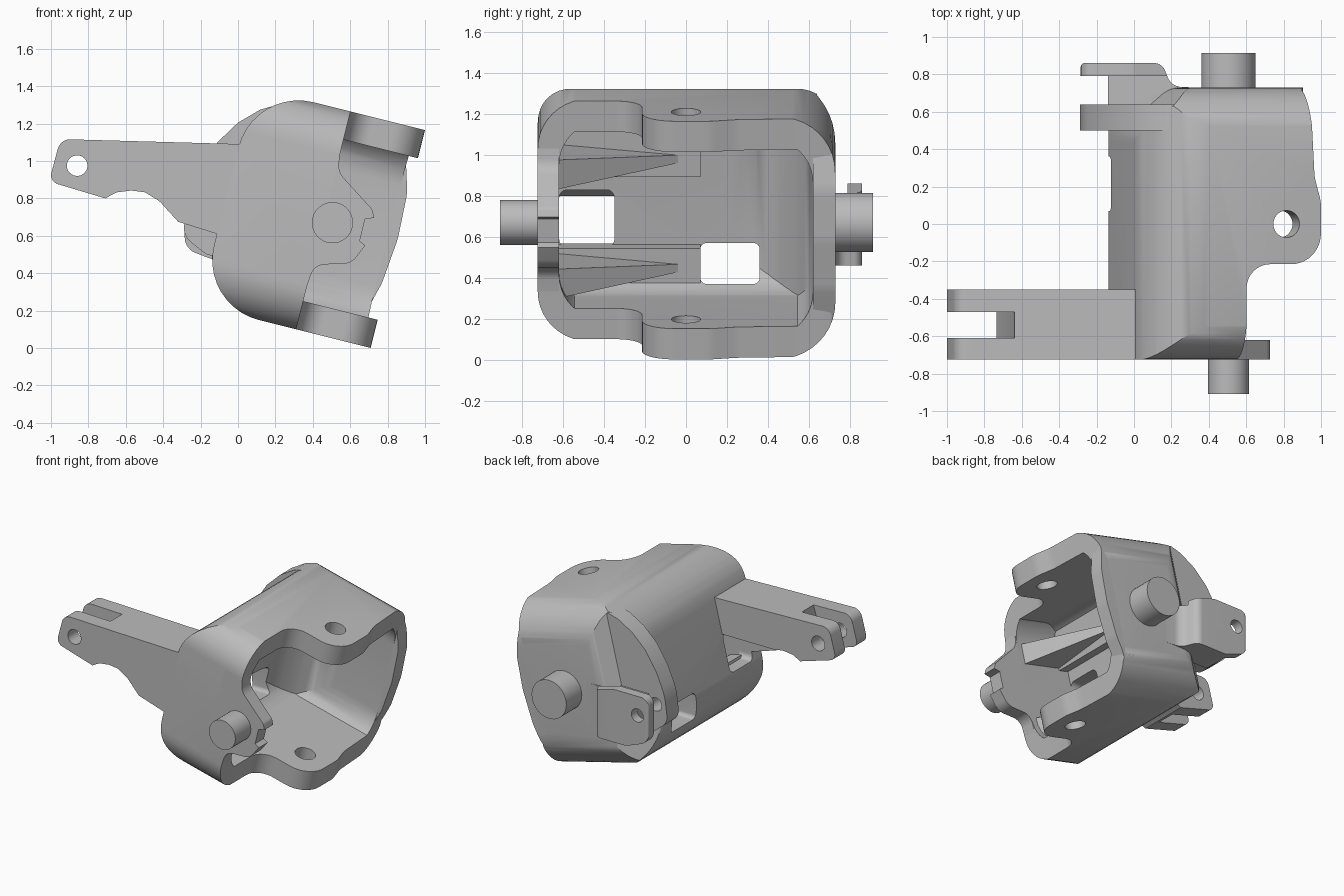
import bpy, bmesh, math
from mathutils import Matrix, Vector

cube = bpy.data.objects.get("Cube")
if cube:
    bpy.data.objects.remove(cube, do_unlink=True)

grey = bpy.data.materials.new("plain grey")
grey.use_nodes = True
grey.diffuse_color = (0.5, 0.5, 0.5, 1)
grey.node_tree.nodes["Principled BSDF"].inputs["Base Color"].default_value = grey.diffuse_color

# Housing frame: tipped forward about the pin axis
TILT = Matrix.Translation((0.505, 0, 0.67)) @ Matrix.Rotation(math.radians(14), 4, 'Y')
PLACE = {'x': lambda a, b, t: (t, a, b),
         'y': lambda a, b, t: (a, t, b),
         'z': lambda a, b, t: (a, b, t)}


def fillet(points, steps=10):
    """Round each (a, b, radius) corner of a polygon."""
    out = []
    for i, p in enumerate(points):
        c = Vector(p[:2])
        r = p[2] if len(p) > 2 else 0
        if r == 0:
            out.append(c)
            continue
        d1 = Vector(points[i - 1][:2]) - c
        d2 = Vector(points[(i + 1) % len(points)][:2]) - c
        half = d1.angle(d2) / 2
        cut = min(r / math.tan(half), d1.length * 0.49, d2.length * 0.49)
        r = cut * math.tan(half)
        d1.normalize()
        d2.normalize()
        centre = c + (d1 + d2).normalized() * (r / math.sin(half))
        s, e = c + d1 * cut - centre, c + d2 * cut - centre
        sweep = s.angle_signed(e)
        for k in range(steps + 1):
            out.append(centre + Matrix.Rotation(-sweep * k / steps, 2) @ s)
    return out


def prism(name, points, axis, lo, hi, tilted=False):
    bm = bmesh.new()
    pts = fillet(points)
    rings = [[bm.verts.new(PLACE[axis](p[0], p[1], t)) for p in pts] for t in (lo, hi)]
    bm.faces.new(rings[0])
    bm.faces.new(rings[1][::-1])
    for i in range(len(pts)):
        j = (i + 1) % len(pts)
        bm.faces.new((rings[0][i], rings[1][i], rings[1][j], rings[0][j]))
    return finish(name, bm, tilted)


def finish(name, bm, tilted=False):
    if tilted:
        bm.transform(TILT)
    bmesh.ops.remove_doubles(bm, verts=bm.verts[:], dist=0.0001)
    bmesh.ops.recalc_face_normals(bm, faces=bm.faces[:])
    mesh = bpy.data.meshes.new(name)
    bm.to_mesh(mesh)
    bm.free()
    mesh.materials.append(grey)
    obj = bpy.data.objects.new(name, mesh)
    bpy.context.collection.objects.link(obj)
    return obj


def rod(name, axis, a, b, r, lo, hi, tilted=False):
    ring = [(a + r * math.cos(k * math.tau / 40), b + r * math.sin(k * math.tau / 40))
            for k in range(40)]
    return prism(name, ring, axis, lo, hi, tilted)


def rect(a0, a1, b0, b1, r=0, r_far=None):
    far = r if r_far is None else r_far
    return [(a0, b0, r), (a1, b0, far), (a1, b1, far), (a0, b1, r)]


def section():
    """Rounded end section shared by the housing and its rear edge."""
    return prism("section", rect(-0.725, 0.73, -0.61, 0.61, 0.25, 0.28), 'x', -0.8, 0.6, True)


def combine(obj, other, how='DIFFERENCE'):
    mod = obj.modifiers.new("cut", 'BOOLEAN')
    mod.object, mod.operation, mod.solver = other, how, 'EXACT'
    bpy.context.view_layer.update()
    result = obj.evaluated_get(bpy.context.evaluated_depsgraph_get())
    mesh = bpy.data.meshes.new_from_object(result)
    obj.modifiers.clear()
    obj.data = mesh
    bpy.data.objects.remove(other, do_unlink=True)


# Housing: side profile, rounded end section and stepped plan combined
housing = prism("housing", [(-0.585, -0.6, 0.33), (0.5, -0.6), (0.5, 0.6), (-0.585, 0.6, 0.33)],
                'y', -0.9, 0.9, True)
combine(housing, section(), 'INTERSECT')
plan = [(-0.585, -0.8), (-0.05, -0.8), (-0.05, -0.215, 0.13), (0.36, -0.215, 0.2),
        (0.36, 0.12, 0.2), (0.325, 0.25, 0.3), (0.3, 0.73, 0.03), (-0.33, 0.73, 0.15),
        (-0.585, 0.5, 0.15)]
combine(housing, prism("plan", plan, 'z', -0.9, 0.9, True), 'INTERSECT')

# Hollow inside, open at the mouth, with a broad curve at the rear corner
cavity = prism("cavity", [(-0.48, -0.445, 0.2), (0.7, -0.445), (0.7, 0.445), (-0.48, 0.445, 0.2)],
               'y', -0.9, 0.9, True)
combine(cavity, prism("cavity_section", rect(-0.62, 0.62, -0.5, 0.5, 0.22), 'x', -0.7, 0.9, True),
        'INTERSECT')
combine(cavity, prism("cavity_plan", [(-0.48, -0.8), (0.9, -0.8), (0.9, 0.62), (-0.48, 0.62, 0.4)],
                      'z', -0.9, 0.9, True), 'INTERSECT')
combine(housing, cavity)

# Kingpin bore through both lugs, and two windows in the back wall
combine(housing, rod("bore", 'z', 0.17, 0, 0.072, -0.9, 0.9, True))
combine(housing, prism("arm_window", rect(-0.62, -0.35, 0.55, 0.83, 0.04), 'x', -0.5, 0.25))
combine(housing, prism("small_window", rect(0.07, 0.36, 0.37, 0.57, 0.03), 'x', -0.5, 0.3))

# Front cheek projecting around the pin
cheek = prism("front_cheek", [(-0.2, -0.36), (-0.05, -0.36), (-0.04, -0.24, 0.12),
                              (0.15, -0.19, 0.1), (0.2, -0.075), (0.165, -0.06),
                              (0.165, 0.06), (0.21, 0.08), (0.19, 0.12, 0.05),
                              (-0.035, 0.27, 0.14), (-0.05, 0.36), (-0.2, 0.36)],
              'y', -0.725, -0.62, True)

# Rear wall edge bulging gently out of the mouth
rear_lip = prism("rear_cheek", [(0.2, -0.42), (0.29, -0.42), (0.335, -0.25, 0.3), (0.36, 0, 0.4),
                                (0.35, 0.25, 0.3), (0.3, 0.42), (0.2, 0.42)],
                 'y', 0.62, 0.8, True)
combine(rear_lip, section(), 'INTERSECT')

# Pivot pins
front_pin = rod("front_pin", 'y', 0.505, 0.67, 0.11, -0.91, -0.66)
rear_pin = rod("rear_pin", 'y', 0.505, 0.67, 0.145, 0.66, 0.915)

# Lever arm with forked tip
arm = prism("lever_arm", [(-1.01, 0.89, 0.05), (-0.71, 0.8), (-0.65, 0.832), (-0.57, 0.842),
                          (-0.48, 0.83), (0.02, 0.83), (0.02, 1.09), (-0.95, 1.117, 0.07)],
            'y', -0.725, -0.35)
combine(arm, prism("fork_slot", [(-1.2, 0.5), (-0.745, 0.5), (-0.745, 0.78), (-0.64, 1.1),
                                 (-0.64, 1.4), (-1.2, 1.4)], 'y', -0.61, -0.47))
combine(arm, rod("fork_hole", 'y', -0.86, 0.975, 0.055, -0.9, -0.2))
web = prism("arm_web", [(-0.5, 0.834), (-0.42, 0.785, 0.1), (-0.32, 0.675), (-0.08, 0.6),
                        (0.1, 0.58), (0.1, 1.0), (-0.5, 1.0)], 'y', -0.725, -0.62)

# Curved flange standing proud of the rear corner
flange = prism("curved_flange", [(0.21, 1.3), (0.12, 1.275), (0, 1.205), (-0.11, 1.1),
                                 (-0.2, 0.96), (-0.27, 0.8, 0.4), (-0.295, 0.6, 0.1),
                                 (-0.17, 0.5, 0.08), (0.025, 0.46), (0.1, 0.77),
                                 (0.17, 1.06), (0.22, 1.2)], 'y', 0.5, 0.64)

# Outer hinge lug, flaring into the housing side, with a lower link to the flange
lug = prism("hinge_lug", [(-0.14, 0.625), (-0.14, 0.79), (-0.285, 0.79), (-0.285, 0.86, 0.02),
                          (0.15, 0.86, 0.06), (0.2, 0.735, 0.08), (0.32, 0.73), (0.32, 0.625)],
            'z', 0.4, 0.95)
lug_side = [(-0.285, 0.86, 0.06), (-0.285, 0.53, 0.09), (-0.1, 0.46, 0.1),
            (0.35, 0.46), (0.35, 0.76), (0.0, 0.86, 0.1)]
combine(lug, prism("lug_side", lug_side, 'y', 0.5, 1.0), 'INTERSECT')
combine(lug, prism("lug_gap", rect(0.5, 0.79, 0.78, 1.0), 'x', -0.5, 0.5))
for part in (flange, lug):
    combine(part, rod("hinge_hole", 'y', -0.195, 0.715, 0.05, 0.3, 1.1))

# Tapered ribs inside, thick at the front cheek, rising from raised pads
ribs = []
for name, side, mid, pad_edge in (("upper_rib", 1, 0.22, 0.13), ("lower_rib", -1, -0.33, -0.23)):
    bm = bmesh.new()
    for y, reach, thick in ((-0.64, -0.08, 0.075), (-0.04, -0.4, 0.02)):
        for u in (-0.52, reach):
            for t in (-thick, thick):
                bm.verts.new((u, y, mid + t))
    bmesh.ops.convex_hull(bm, input=bm.verts[:])
    ribs.append(finish(name, bm, True))
    ribs.append(prism(name + "_pad", rect(-0.64, 0.07, pad_edge, side * 0.46),
                      'x', -0.5, -0.4, True))

for obj in [housing, cheek, rear_lip, front_pin, rear_pin, arm, web, flange, lug] + ribs:
    bpy.ops.object.select_all(action='DESELECT')
    obj.select_set(True)
    bpy.context.view_layer.objects.active = obj
    bpy.ops.object.shade_smooth_by_angle(angle=math.radians(32))
